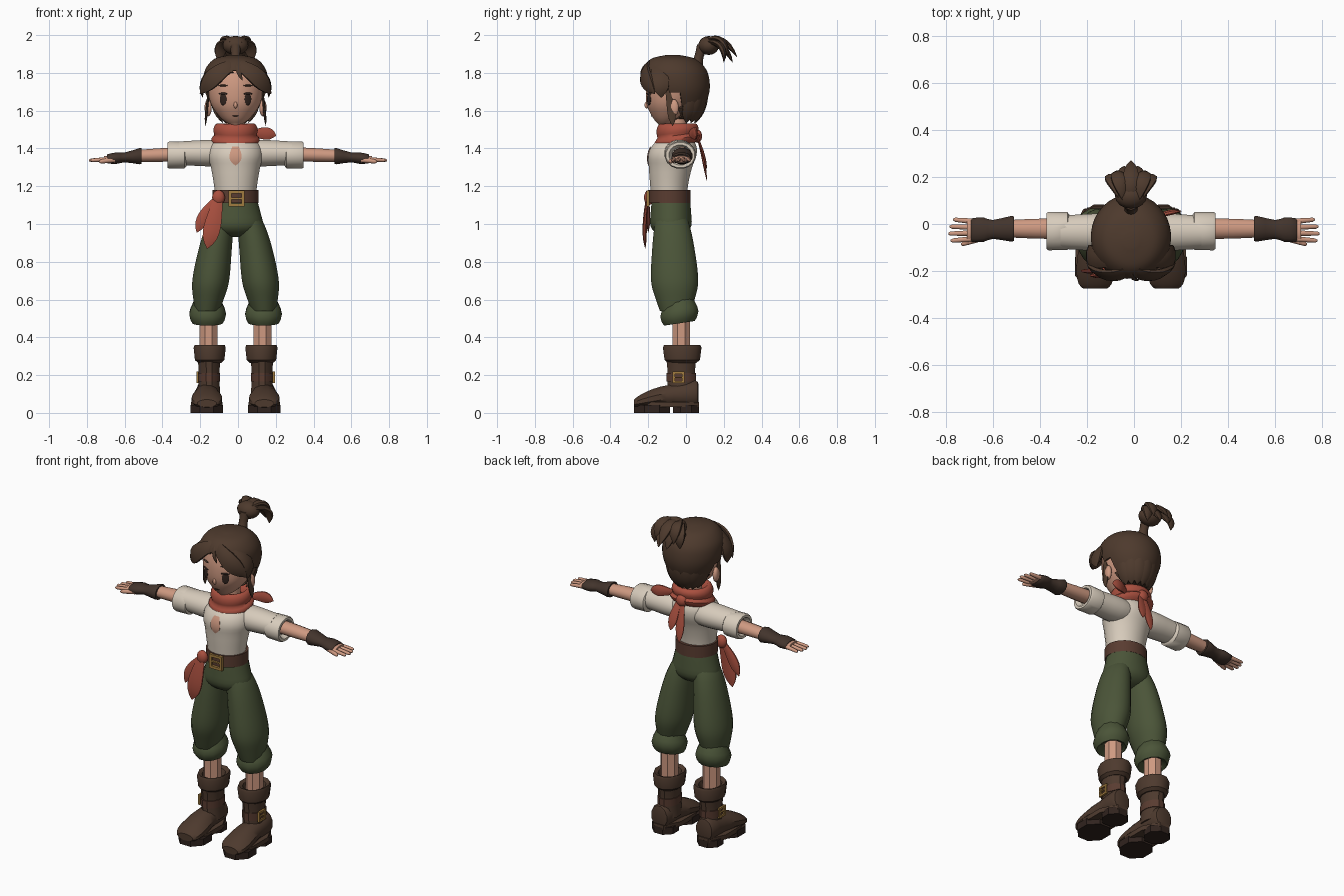
import bpy
import bmesh
import math
from mathutils import Matrix, Vector

if "Cube" in bpy.data.objects:
    bpy.data.objects.remove(bpy.data.objects["Cube"], do_unlink=True)

X, Y, Z = Vector((1, 0, 0)), Vector((0, 1, 0)), Vector((0, 0, 1))
ALONG_ARM = {"u": Y, "v": Z}
ALONG_FOOT = {"u": X, "v": Z}
BODY_SHIFT = X * -.013


def material(name, *colour):
    mat = bpy.data.materials.new(name)
    mat.use_nodes = True
    mat.diffuse_color = (*colour, 1)
    mat.node_tree.nodes["Principled BSDF"].inputs["Base Color"].default_value = (*colour, 1)
    return mat


hair = material("hair brown", .075, .042, .026)
skin = material("skin", .62, .32, .22)
cloth = material("cream cloth", .68, .6, .5)
red = material("scarf red", .4, .08, .05)
green = material("trouser green", .07, .09, .04)
leather = material("boot leather", .075, .042, .027)
belt_brown = material("belt leather", .1, .045, .03)
glove_brown = material("glove brown", .055, .034, .025)
gold = material("buckle gold", .36, .2, .05)
dark = material("dark brown", .03, .017, .013)


def add_object(bm, name, mat, shift):
    mesh = bpy.data.meshes.new(name)
    bm.to_mesh(mesh)
    mesh.materials.append(mat)
    obj = bpy.data.objects.new(name, mesh)
    obj.location = shift
    bpy.context.scene.collection.objects.link(obj)
    return obj


def finish(bm, name, mat, both=False, shift=BODY_SHIFT, sharp=50):
    """Shade smoothly with sharp corners, then add one object or a mirrored pair."""
    bmesh.ops.recalc_face_normals(bm, faces=bm.faces)
    for face in bm.faces:
        face.smooth = True
    for edge in bm.edges:
        edge.smooth = edge.calc_face_angle(math.pi) < math.radians(sharp)
    obj = add_object(bm, "left_" + name if both else name, mat, shift)
    if both:
        bmesh.ops.scale(bm, verts=bm.verts, vec=(-1, 1, 1))
        bmesh.ops.reverse_faces(bm, faces=bm.faces)
        add_object(bm, "right_" + name, mat, shift)
    bm.free()
    return obj


def skin_rings(rings, sides):
    """Join (centre, half axis, half axis) ellipses into a closed tube."""
    bm = bmesh.new()
    grow = 1 / math.cos(math.pi / sides)
    angles = [(k + .5) * math.tau / sides for k in range(sides)]
    loops = [[bm.verts.new(centre + grow * (a * math.cos(t) + b * math.sin(t))) for t in angles]
             for centre, a, b in rings]
    for low, high in zip(loops, loops[1:]):
        for k in range(sides):
            n = (k + 1) % sides
            bm.faces.new((low[k], low[n], high[n], high[k]))
    bm.faces.new(loops[0])
    bm.faces.new(loops[-1])
    return bm


def smooth_profile(points, steps):
    """Catmull-Rom curve through profile points."""
    points = [Vector(p) for p in points]
    padded = [points[0], *points, points[-1]]
    curve = []
    for a, b, c, d in zip(padded, padded[1:], padded[2:], padded[3:]):
        for k in range(steps):
            t = k / steps
            curve.append(b + t * ((c - a) + t * (2 * a - 5 * b + 4 * c - d + t * (3 * (b - c) + d - a))) / 2)
    return curve + [points[-1]]


def loft(name, mat, origin, profile, u=X, v=Y, flat=1, end_flat=None, lean=Vector(), ease=1,
         sides=16, steps=3, edit=None, **options):
    """Sweep a (distance, radius) profile; flat squashes it and lean drifts its centre."""
    end_flat = flat if end_flat is None else end_flat
    last = profile[-1][0]
    rings = []
    for distance, radius in smooth_profile(profile, steps):
        f = abs(distance / last)
        centre = Vector(origin) + u.cross(v) * distance + lean * f ** ease
        rings.append((centre, u * radius, v * radius * (flat + (end_flat - flat) * f)))
    bm = skin_rings(rings, sides)
    if edit:
        edit(bm)
    return finish(bm, name, mat, **options)


def band(name, mat, origin, length, radius, **options):
    loft(name, mat, origin, [(0, radius), (length, radius)], steps=1, **options)


def lock(name, mat, start, middle, end, width, facing, flat=.35, **options):
    """Pointed strand of hair or cloth through three points, its broad side to facing."""
    start, middle, end = Vector(start), Vector(middle), Vector(end)
    bend = 2 * middle - (start + end) / 2
    rings = []
    for k in range(10):
        f = k / 9
        point = start * (1 - f) ** 2 + bend * 2 * f * (1 - f) + end * f ** 2
        tangent = (bend - start) * (1 - f) + (end - bend) * f
        across = tangent.cross(facing).normalized()
        size = width * max((.5 + f) * (1 - f ** 4), .05)
        rings.append((point, across * size, across.cross(tangent).normalized() * size * flat))
    finish(skin_rings(rings, 8), name, mat, **options)


def blob(name, mat, centre, size, turn=0, **options):
    bm = bmesh.new()
    place = Matrix.Translation(centre) @ Matrix.Rotation(turn, 4, "Z") @ Matrix.Diagonal((*size, 1))
    bmesh.ops.create_uvsphere(bm, u_segments=16, v_segments=10, radius=1, matrix=place)
    finish(bm, name, mat, **options)


def buckle(name, centre, u, v, size, bar, **options):
    """Square frame of four bars with a prong."""
    bm = bmesh.new()
    for offset, a, b in ((u, bar, size + bar), (-u, bar, size + bar), (v, size, bar), (-v, size, bar), (X * 0, size, bar / 2)):
        for vert in bmesh.ops.create_cube(bm, size=2)["verts"]:
            p = vert.co.copy()
            vert.co = Vector(centre) + offset * size + u * p.x * a + v * p.y * b + u.cross(v) * p.z * bar
    finish(bm, name, gold, sharp=30, **options)


# Head and face
loft("head", skin, (0, -.115, 1.525), [(0, .03), (.02, .06), (.05, .09), (.1, .125), (.16, .143), (.23, .148), (.3, .13), (.335, .06)],
     lean=Y * .07, ease=.6, sides=28)
band("neck", skin, (0, -.045, 1.4), .2, .05)
blob("nose", skin, (0, -.207, 1.63), (.01, .013, .018))
blob("mouth", dark, (0, -.182, 1.572), (.018, .004, .002))
blob("ear", skin, (.145, -.065, 1.615), (.018, .028, .045), turn=-.3, both=True)
for feature, mat, height, size in (("eye", dark, 1.66, (.02, .0045, .032)), ("eyelash", dark, 1.69, (.027, .0045, .006)),
                                   ("eyebrow", hair, 1.733, (.028, .0045, .005))):
    blob(feature, mat, (.066, -.196, height), size, turn=.5, both=True)


# Hair cap, opened around the face and ears
def open_face(bm):
    centres = [(face, face.calc_center_median()) for face in bm.faces]
    gone = [face for face, p in centres
            if (p.y < -.03 and p.z < 1.69) or (p.y < -.1 and p.z < 1.815 - abs(p.x) / 2)]
    bmesh.ops.delete(bm, geom=gone, context="FACES")


cap = loft("hair_cap", hair, (0, -.01, 1.555), [(0, .07), (.06, .12), (.14, .16), (.21, .17), (.27, .157), (.32, .11), (.34, .03)],
           flat=1.05, lean=Y * -.06, ease=.6, sides=36, steps=5, edit=open_face)
cap.modifiers.new("thickness", "SOLIDIFY").thickness = .015

# Fringe, side and nape locks
front = Vector((.4, -.9, .2))
lock("front_fringe", hair, (0, -.19, 1.85), (.1, -.218, 1.79), (.188, -.165, 1.69), .05, front, both=True)
lock("side_fringe", hair, (.08, -.16, 1.85), (.16, -.14, 1.77), (.175, -.13, 1.67), .05, X, both=True)
lock("sidelock", hair, (.14, -.1, 1.72), (.152, -.08, 1.61), (.16, -.07, 1.52), .022, X, both=True)
lock("centre_wisp", hair, (0, -.21, 1.85), (.015, -.235, 1.81), (.035, -.235, 1.76), .012, Y)
for i in range(-3, 4):
    out = Matrix.Rotation(i * .42, 3, "Z") @ Y
    start, middle, end = [out * r + Vector((0, -.02, z)) for r, z in ((.13, 1.7), (.115, 1.62), (.07, 1.535))]
    lock("nape_lock", hair, start, middle, end, .035, out)

# Ponytail
loft("ponytail_stalk", hair, (0, .05, 1.83), [(0, .04), (.05, .024), (.12, .03)], lean=Y * .04, sides=10)
blob("ponytail_knot", hair, (0, .12, 1.945), (.068, .055, .05))
for i in range(7):
    fan, lift = (i - 3) / 3, .03 * (i % 2)
    lock("ponytail_strand", hair, (fan * .02, .085, 1.955), (fan * .07, .18, 1.945 + lift),
         (fan * .085, .27 - abs(fan) * .07, 1.855 + lift), .034, Y + Z, flat=.5)

# Shirt with rolled sleeves
loft("shirt", cloth, (0, -.09, 1.17), [(0, .11), (.05, .116), (.13, .13), (.19, .145), (.24, .135), (.28, .1), (.31, .06)],
     flat=.88, lean=Y * .045, ease=2, sides=24)
lock("open_neckline", skin, (0, -.186, 1.41), (0, -.201, 1.365), (0, -.2, 1.31), .034, Y, flat=.12)
loft("sleeve", cloth, (.05, -.035, 1.375), [(0, .07), (.08, .08), (.25, .07)], **ALONG_ARM, flat=.88, sides=20, both=True)
loft("sleeve_cuff", cloth, (.26, -.03, 1.365), [(0, .066), (.01, .08), (.09, .082), (.1, .076), (.1, .06), (.07, .045)],
     **ALONG_ARM, flat=.88, steps=1, both=True)

# Arms, gloves and fingers
hand = {"both": True, "shift": X * 0, "sides": 12}
loft("forearm", skin, (.28, -.02, 1.37), [(0, .044), (.14, .042), (.27, .036)], **ALONG_ARM, flat=.85, lean=Z * -.01, **hand)
loft("glove", glove_brown, (.51, -.02, 1.36), [(0, .045), (.01, .055), (.09, .04), (.13, .052), (.18, .05), (.18, .04)],
     **ALONG_ARM, flat=.8, end_flat=.5, lean=Vector((0, -.006, -.015)), steps=2, **hand)
band("palm", skin, (.66, -.026, 1.345), .05, .045, **ALONG_ARM, flat=.35, **hand)
for i, length in enumerate((.08, .095, .1, .09)):
    spread = i - 1.5
    loft("finger", skin, (.69, spread * -.025 - .026, 1.343), [(0, .012), (length - .01, .009), (length, .004)],
         **ALONG_ARM, lean=Y * spread * -.005 - Z * .006, steps=1, **hand)
loft("thumb", skin, (.65, -.06, 1.34), [(0, .014), (.07, .011), (.085, .004)], **ALONG_ARM, lean=Y * -.026 - Z * .01, **hand)


# Scarf, dipping at the front
def dip(bm):
    for vert in bm.verts:
        vert.co.z += 2 * (vert.co.y + .045) * (1.54 - vert.co.z)


loft("scarf", red, (0, -.045, 1.4), [(0, .08), (.02, .115), (.05, .128), (.07, .112), (.095, .118), (.125, .108), (.13, .085), (.09, .06)],
     flat=.95, sides=24, steps=2, edit=dip)
lock("scarf_point", red, (.09, .02, 1.475), (.15, .045, 1.48), (.215, .055, 1.468), .034, Y)
blob("scarf_knot", red, (0, .06, 1.465), (.035, .025, .035))
for x, drop in ((-.012, .23), (.032, .17)):
    lock("scarf_tail", red, (x / 2, .06, 1.46), (x, .09, 1.46 - drop / 2), (x * 1.3, .11, 1.46 - drop), .028, Y, flat=.25)

# Belt, buckle and hip sash
band("belt", belt_brown, (0, -.086, 1.11), .07, .121, flat=.91, sides=24)
buckle("belt_buckle", (.005, -.2, 1.135), X, Z, .035, .008)
blob("sash_knot", red, (-.09, -.197, 1.14), (.034, .025, .04))
lock("sash_long_tail", red, (-.09, -.205, 1.14), (-.12, -.218, 1), (-.15, -.215, .87), .047, Y, flat=.25)
lock("sash_short_tail", red, (-.1, -.2, 1.13), (-.16, -.2, 1.05), (-.205, -.2, .955), .034, Y, flat=.3)


# Baggy trousers with gathered cuffs that rise at the back
def slant(bm):
    for vert in bm.verts:
        vert.co.z += .15 * (vert.co.y + .03)


loft("trouser_hips", green, (0, -.08, 1.13), [(0, .114), (-.07, .132), (-.14, .146), (-.18, .11), (-.2, .04)],
     flat=.88, end_flat=.68, sides=24)
loft("trouser_leg", green, (.06, -.08, 1.04), [(0, .065), (-.1, .08), (-.2, .09), (-.3, .097), (-.37, .095), (-.44, .08), (-.5, .065)],
     flat=1.28, lean=X * .09 + Y * .025, ease=.6, sides=20, both=True)
loft("trouser_cuff", green, (.148, -.035, .605), [(0, .065), (-.03, .08), (-.08, .097), (-.13, .078), (-.11, .05)],
     flat=1.04, sides=12, steps=2, edit=slant, both=True)

# Shins and boots
boot = {"both": True, "sides": 12, "sharp": 35}
band("shin", skin, (.143, -.025, .3), .22, .047, both=True, sides=8, sharp=30)
loft("boot_foot", leather, (.152, .065, .1), [(0, .045), (.02, .06), (.13, .064), (.2, .075), (.27, .08), (.32, .07), (.34, .05)],
     **ALONG_FOOT, flat=1.25, end_flat=.4, lean=Z * -.05, ease=2, steps=2, **boot)
loft("boot_shaft", leather, (.14, -.025, .09), [(0, .06), (.1, .054), (.2, .06)], flat=1.32, **boot)
loft("boot_cuff", leather, (.137, -.02, .265), [(0, .062), (.015, .078), (.08, .085), (.095, .08), (.085, .06), (.04, .045)],
     flat=1.2, steps=1, **boot)
band("boot_strap", belt_brown, (.141, -.025, .165), .045, .059, flat=1.32, **boot)
boot["sides"] = 8
band("boot_welt", leather, (.152, -.102, .03), .028, .083, flat=2.07, **boot)
band("toe_sole", dark, (.152, -.18, 0), .042, .086, flat=1.1, **boot)
band("heel_sole", dark, (.152, 0, 0), .042, .07, **boot)
buckle("boot_buckle", (.202, -.04, .188), Y, Z, .025, .006, both=True)
